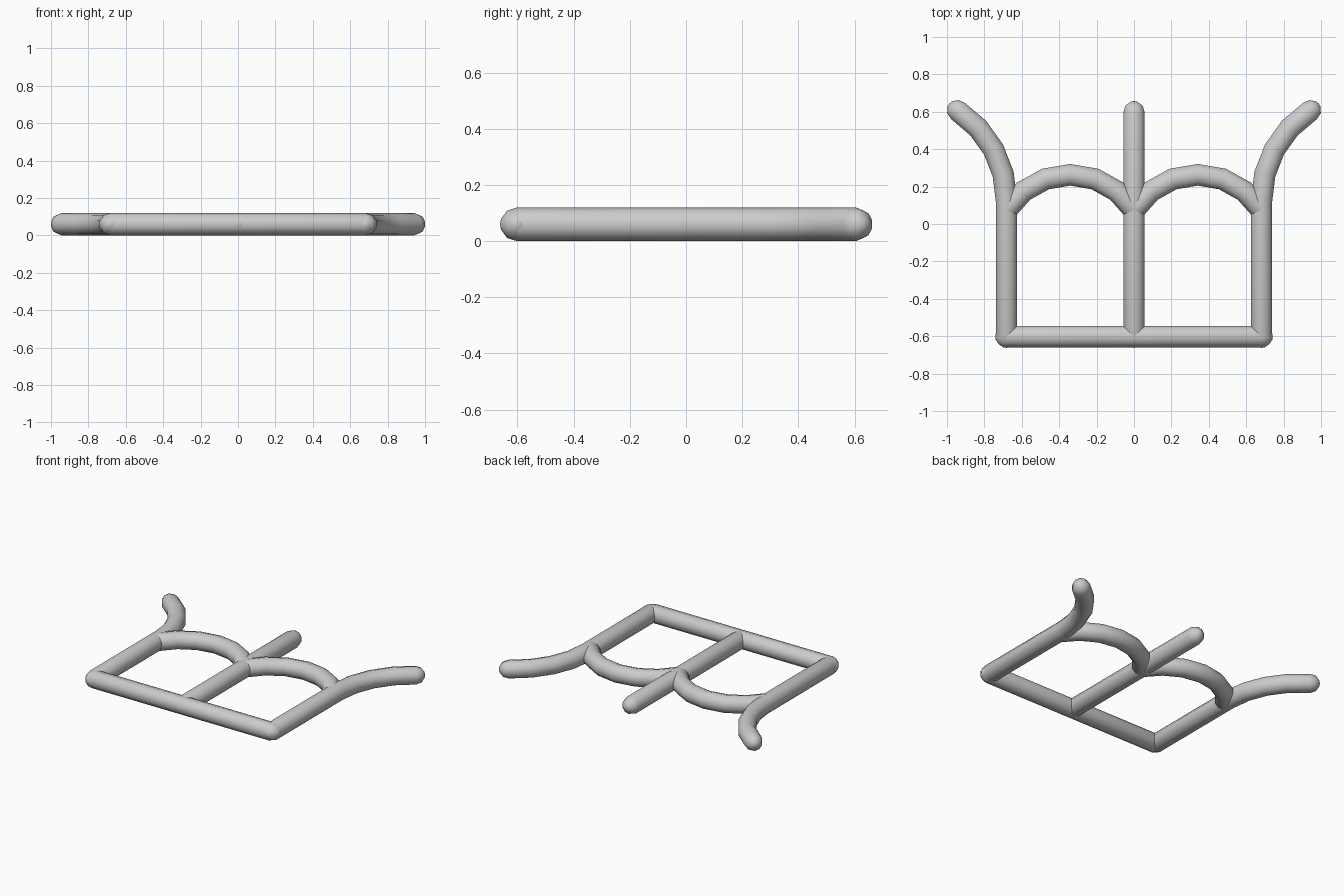
import bpy, bmesh
from math import sin, cos, pi, radians
from mathutils import Vector

if "Cube" in bpy.data.objects:
    bpy.data.objects.remove(bpy.data.objects["Cube"])

R = 0.06        # tube radius
SIDES = 10
POST_X = 0.682
BAR_Y = -0.602


def tube(name, pts):
    """Round-ended tube swept along a flat path of (x, y) points."""
    pts = [Vector((x, y, R)) for x, y in pts]
    n = len(pts)
    bm = bmesh.new()
    rings = []

    def ring(c, d, rad, stretch=1.0):
        side = Vector((d.y, -d.x, 0))
        vs = []
        for i in range(SIDES):
            a = pi / 2 + 2 * pi * i / SIDES
            vs.append(bm.verts.new(c + side * cos(a) * rad * stretch
                                   + Vector((0, 0, sin(a) * rad))))
        rings.append(vs)

    d0 = (pts[1] - pts[0]).normalized()
    d1 = (pts[-1] - pts[-2]).normalized()
    cap = [radians(a) for a in (72, 36)]
    for a in cap:                                   # rounded start
        ring(pts[0] - d0 * R * sin(a), d0, R * cos(a))
    for i, p in enumerate(pts):
        a = (p - pts[i - 1]).normalized() if i else d0
        b = (pts[i + 1] - p).normalized() if i < n - 1 else d1
        d = (a + b).normalized()
        ring(p, d, R, 1 / d.dot(a))
    for a in reversed(cap):                         # rounded end
        ring(pts[-1] + d1 * R * sin(a), d1, R * cos(a))
    for r, s in zip(rings, rings[1:]):
        for i in range(SIDES):
            j = (i + 1) % SIDES
            bm.faces.new((r[i], r[j], s[j], s[i]))
    for vs, tip in ((rings[0], pts[0] - d0 * R), (rings[-1], pts[-1] + d1 * R)):
        v = bm.verts.new(tip)
        for i in range(SIDES):
            bm.faces.new((vs[i], vs[(i + 1) % SIDES], v))
    bmesh.ops.recalc_face_normals(bm, faces=bm.faces[:])
    me = bpy.data.meshes.new(name)
    bm.to_mesh(me)
    bm.free()
    ob = bpy.data.objects.new(name, me)
    bpy.context.collection.objects.link(ob)
    bpy.ops.object.select_all(action='DESELECT')
    ob.select_set(True)
    bpy.context.view_layer.objects.active = ob
    bpy.ops.object.shade_smooth_by_angle(angle=radians(40))
    return ob


# base bar and centre stem
tube("base_bar", [(-POST_X, BAR_Y), (POST_X, BAR_Y)])
tube("centre_stem", [(0, BAR_Y), (0, 0.597)])

HORN_R, HORN_Y = 0.571, 0.126
ARCH_R = 0.40
for s, side in ((-1, "left"), (1, "right")):
    # upright post flaring outward into a horn
    path = [(s * POST_X, BAR_Y)]
    for i in range(5):
        a = radians(57) * i / 4
        path.append((s * (POST_X + HORN_R * (1 - cos(a))), HORN_Y + HORN_R * sin(a)))
    tube(side + "_post", path)
    # arch between post and stem
    arch = []
    for i in range(7):
        a = radians(58) * (i - 3) / 3
        arch.append((s * POST_X / 2 + ARCH_R * sin(a), 0.263 + ARCH_R * (cos(a) - 1)))
    tube(side + "_arch", arch)
